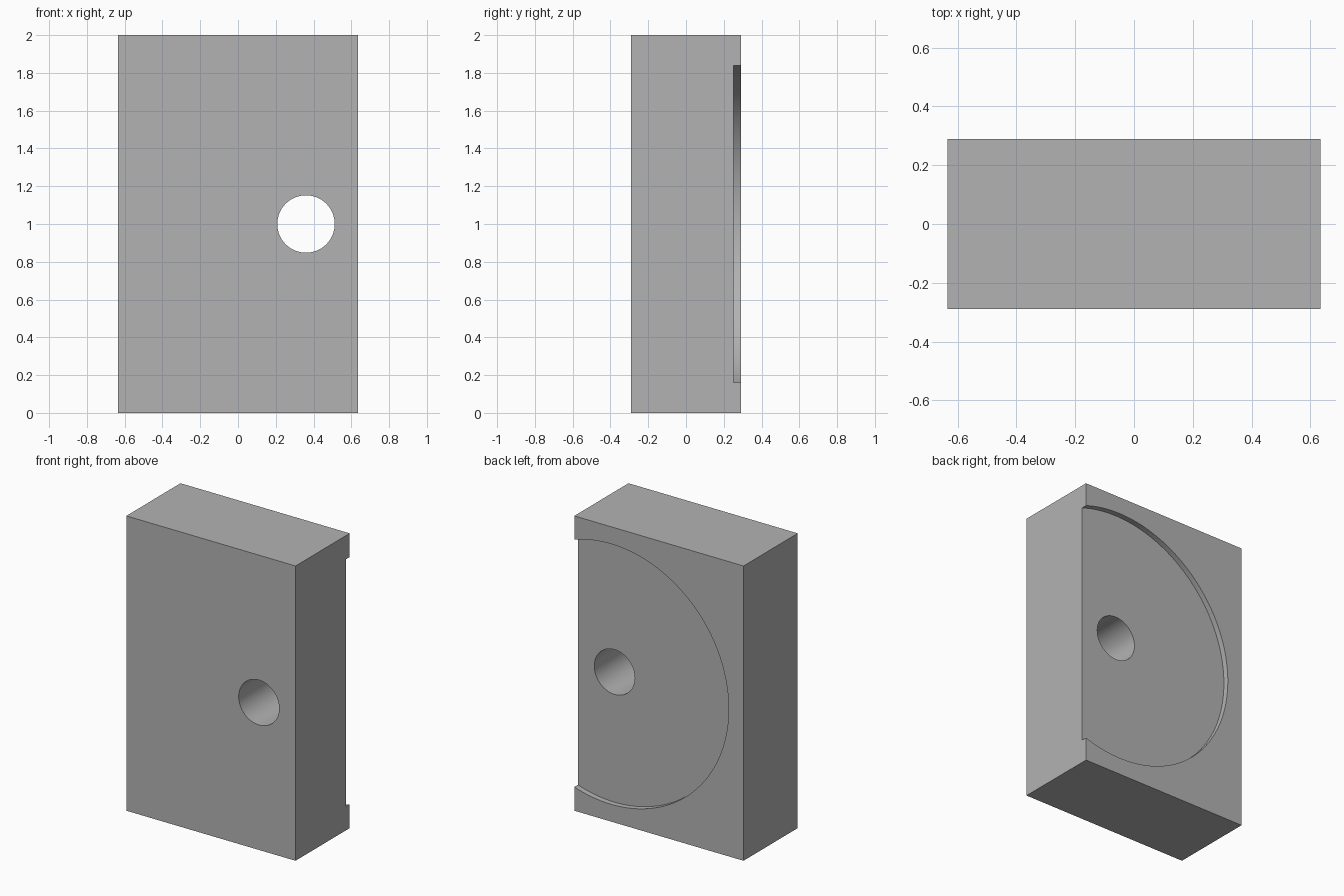
import bpy
import math

default = bpy.data.objects.get("Cube")
if default:
    bpy.data.objects.remove(default, do_unlink=True)

WIDTH, DEPTH, HEIGHT = 1.27, 0.58, 2.0
AXIS_X, AXIS_Z = 0.36, 1.0      # shared axis of the hole and the recess
HOLE_RADIUS = 0.152
RECESS_RADIUS = 0.883
RECESS_FLOOR = 0.252

# Single plain grey
grey = bpy.data.materials.new("plain grey")
grey.use_nodes = True
colour = (0.45, 0.45, 0.45, 1)
grey.diffuse_color = colour
grey.node_tree.nodes["Principled BSDF"].inputs["Base Color"].default_value = colour

# Rectangular block
bpy.ops.mesh.primitive_cube_add(size=1, location=(0, 0, HEIGHT / 2))
block = bpy.context.object
block.name = "block"
block.scale = (WIDTH, DEPTH, HEIGHT)
bpy.ops.object.transform_apply(location=True, rotation=False, scale=True)
block.data.materials.append(grey)


def cut_round(name, radius, y_start, y_end, sides):
    """Cut a cylinder running along y out of the block."""
    bpy.ops.mesh.primitive_cylinder_add(
        vertices=sides, radius=radius, depth=y_end - y_start,
        location=(AXIS_X, (y_start + y_end) / 2, AXIS_Z),
        rotation=(math.pi / 2, 0, 0))
    cutter = bpy.context.object
    cutter.name = name
    cutter.hide_render = True
    cutter.data.materials.append(grey)
    bpy.ops.object.select_all(action='DESELECT')
    block.select_set(True)
    bpy.context.view_layer.objects.active = block
    cut = block.modifiers.new(name, 'BOOLEAN')
    cut.operation = 'DIFFERENCE'
    cut.solver = 'EXACT'
    cut.object = cutter
    bpy.ops.object.modifier_apply(modifier=cut.name)
    bpy.data.objects.remove(cutter, do_unlink=True)


# Shallow round recess in the back, open at the left side
cut_round("recess_cutter", RECESS_RADIUS, RECESS_FLOOR, 0.5, 160)
# Hole through the full depth
cut_round("hole_cutter", HOLE_RADIUS, -0.6, 0.6, 64)

bpy.ops.object.shade_smooth_by_angle(angle=math.radians(30))
